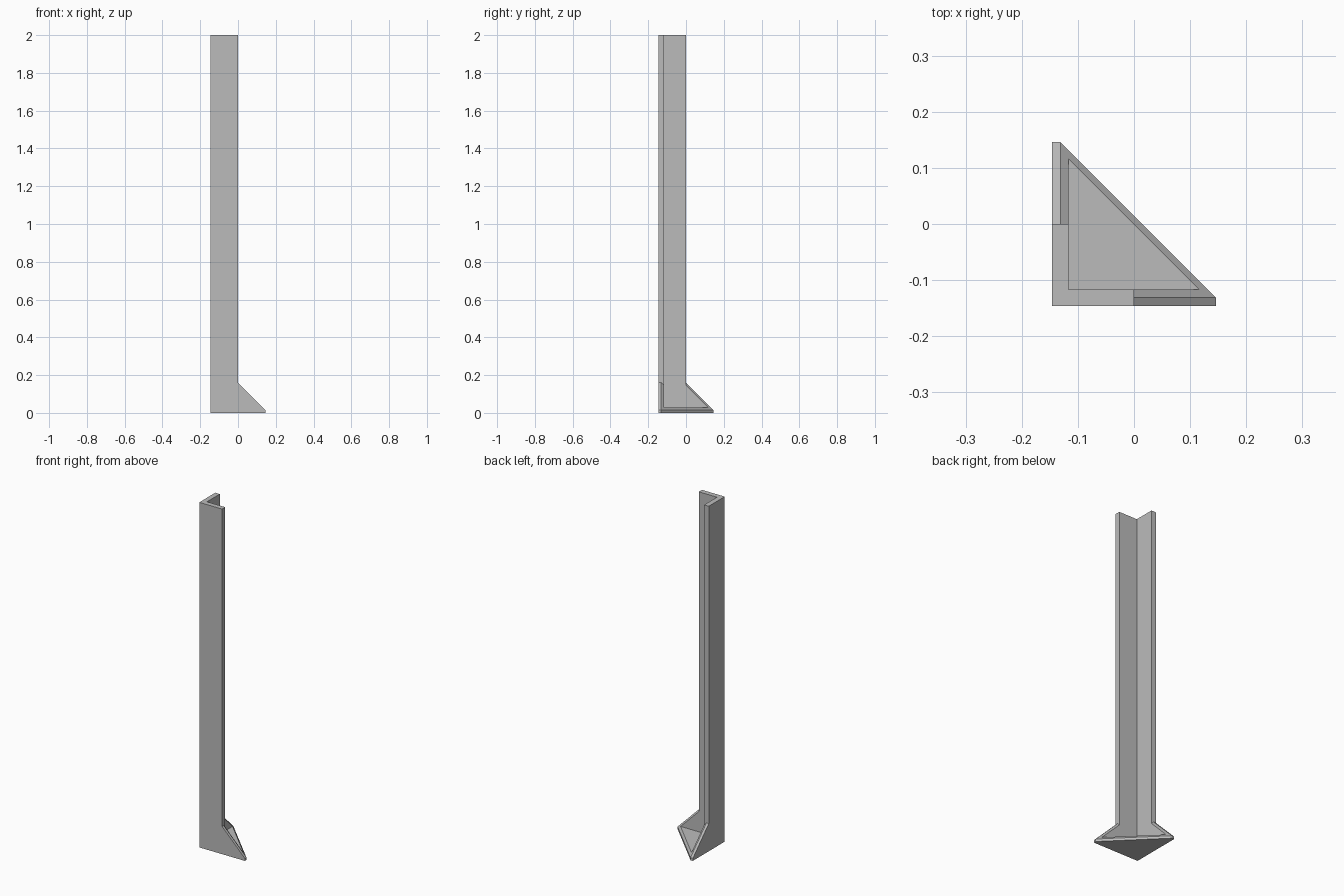
import bpy
import bmesh
from mathutils import Vector

cube = bpy.data.objects.get("Cube")
if cube:
    bpy.data.objects.remove(cube, do_unlink=True)

SPAN = 0.292        # foot width
WALL = SPAN / 10    # plate thickness
HALF = SPAN / 2     # post flange width
HEIGHT = 2.0
ORIGIN = Vector((-HALF, -HALF, 0))  # outer corner of the angle

grey = bpy.data.materials.new("plain grey")
grey.use_nodes = True
grey.diffuse_color = (0.5, 0.5, 0.5, 1)
grey.node_tree.nodes["Principled BSDF"].inputs["Base Color"].default_value = (0.5, 0.5, 0.5, 1)


def make_object(name, bm):
    bmesh.ops.recalc_face_normals(bm, faces=bm.faces)
    mesh = bpy.data.meshes.new(name)
    bm.to_mesh(mesh)
    bm.free()
    mesh.materials.append(grey)
    obj = bpy.data.objects.new(name, mesh)
    obj.location = ORIGIN
    bpy.context.collection.objects.link(obj)
    return obj


def extrude_profile(points, bottom, top):
    bm = bmesh.new()
    face = bm.faces.new([bm.verts.new((x, y, bottom)) for x, y in points])
    result = bmesh.ops.extrude_face_region(bm, geom=[face])
    moved = [v for v in result["geom"] if isinstance(v, bmesh.types.BMVert)]
    bmesh.ops.translate(bm, verts=moved, vec=(0, 0, top - bottom))
    return bm


def square(low, high):
    return [(low, low), (high, low), (high, high), (low, high)]


def slice_off(bm, normal, distance):
    normal = Vector(normal)
    cut = bmesh.ops.bisect_plane(
        bm, geom=bm.verts[:] + bm.edges[:] + bm.faces[:], dist=1e-6,
        plane_co=normal * distance / normal.length_squared,
        plane_no=normal, clear_outer=True)
    edges = [e for e in cut["geom_cut"] if isinstance(e, bmesh.types.BMEdge)]
    bmesh.ops.holes_fill(bm, edges=edges, sides=0)


def combine(target, other, operation):
    mod = target.modifiers.new(operation.lower(), "BOOLEAN")
    mod.operation = operation
    mod.solver = "EXACT"
    mod.object = other
    bpy.context.view_layer.objects.active = target
    bpy.ops.object.modifier_apply(modifier=mod.name)
    bpy.data.objects.remove(other, do_unlink=True)


# Corner foot: a block with its edges and far corner sliced away
block = extrude_profile(square(0, SPAN), 0, SPAN)
for axes in ((1, 0, 1), (0, 1, 1), (1, 1, 0)):
    slice_off(block, axes, SPAN + WALL / 2)
slice_off(block, (1, 1, 1), SPAN + WALL)
bracket = make_object("angle_post_with_foot", block)

# Hollow the foot, leaving the floor and two walls
hollow = make_object("foot_hollow", extrude_profile(square(WALL, SPAN * 2), WALL, SPAN * 2))
combine(bracket, hollow, "DIFFERENCE")

# Tall angle post
angle = [(0, 0), (HALF, 0), (HALF, WALL), (WALL, WALL), (WALL, HALF), (0, HALF)]
post = make_object("angle_post", extrude_profile(angle, 0, HEIGHT))
combine(bracket, post, "UNION")
